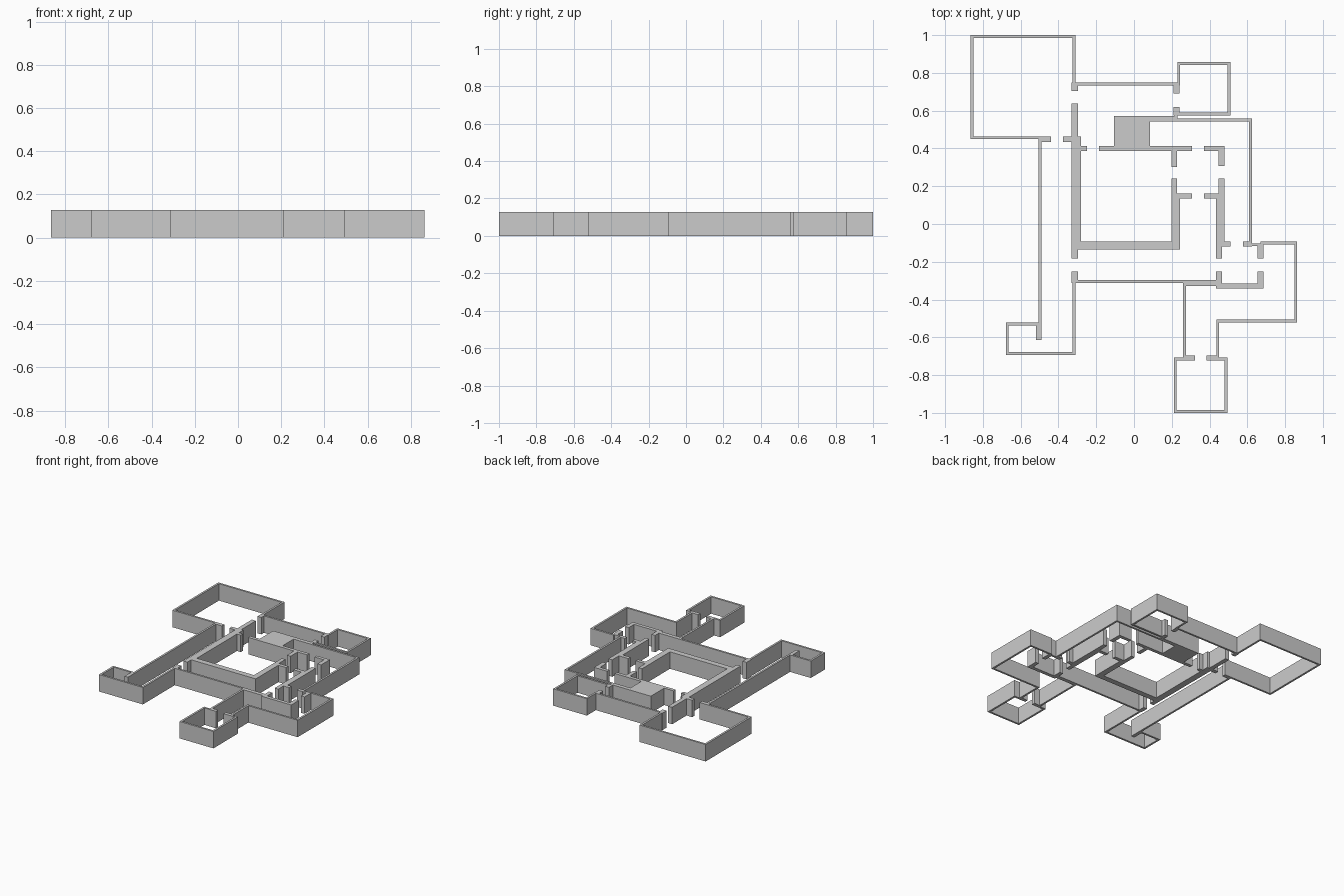
import bpy, bmesh

H = 0.128      # wall height
T = 0.0075     # half thickness of thin walls


def thin(*pts):
    """Thin wall along a right-angled centre line -> list of rectangles."""
    return [(min(a[0], b[0]) - T, max(a[0], b[0]) + T,
             min(a[1], b[1]) - T, max(a[1], b[1]) + T)
            for a, b in zip(pts, pts[1:])]


def plan(name, rects):
    """Merge overlapping plan rectangles (x0, x1, y0, y1) and raise them."""
    xs = sorted({round(v, 4) for r in rects for v in r[:2]})
    ys = sorted({round(v, 4) for r in rects for v in r[2:]})
    bm = bmesh.new()
    grid = {}

    def vert(i, j):
        if (i, j) not in grid:
            grid[i, j] = bm.verts.new((xs[i], ys[j], 0))
        return grid[i, j]

    for i in range(len(xs) - 1):
        for j in range(len(ys) - 1):
            cx, cy = (xs[i] + xs[i + 1]) / 2, (ys[j] + ys[j + 1]) / 2
            if any(r[0] < cx < r[1] and r[2] < cy < r[3] for r in rects):
                bm.faces.new([vert(i, j), vert(i + 1, j),
                              vert(i + 1, j + 1), vert(i, j + 1)])
    bmesh.ops.dissolve_limit(bm, angle_limit=0.01, verts=bm.verts[:], edges=bm.edges[:])
    ext = bmesh.ops.extrude_face_region(bm, geom=bm.faces[:], use_keep_orig=True)
    for v in ext["geom"]:
        if isinstance(v, bmesh.types.BMVert):
            v.co.z = H
    bmesh.ops.recalc_face_normals(bm, faces=bm.faces[:])
    me = bpy.data.meshes.new(name)
    bm.to_mesh(me)
    bm.free()
    bpy.context.collection.objects.link(bpy.data.objects.new(name, me))


# Outer shell: west rooms, north-east room, east and south rooms
west = thin((-.318, .72), (-.318, .9925), (-.857, .9925), (-.857, .457),
            (-.498, .457), (-.498, -.53), (-.671, -.53), (-.671, -.686),
            (-.318, -.686), (-.318, -.305), (.45, -.305))
north = thin((-.318, .742), (.237, .742), (.237, .85), (.503, .85),
             (.503, .583), (.222, .583), (.222, .55))
east = thin((.08, .55), (.617, .55), (.617, -.11), (.677, -.11), (.677, -.1),
            (.856, -.1), (.856, -.513), (.443, -.513), (.443, -.715),
            (.487, -.715), (.487, -.9925), (.218, -.9925), (.218, -.715),
            (.268, -.715), (.268, -.32), (.45, -.32))
# Thick door jambs on the shell
jambs = [(-.33, -.297, .703, .7495), (.21, .24, .69, .7495), (.21, .24, .575, .62),
         (.577, .6245, -.12, -.092), (.655, .685, -.182, -.11),
         (.385, .4505, -.723, -.696), (.26, .322, -.723, -.696),
         (.435, .465, -.342, -.252), (.655, .685, -.342, -.252),
         (.435, .685, -.342, -.315), (-.33, -.297, -.3125, -.252),
         (-.518, -.4905, -.615, -.5225), (-.5055, -.44, .435, .4645)]
# Solid block and the wall it stands on
core = [(-.107, .085, .39, .573), (.08, .2295, .55, .573),
        (-.185, .308, .387, .413), (.198, .228, .303, .4)]
plan("outer_walls_and_block", west + north + east + jambs + core)

# Walls round the inner court
plan("court_walls", [
    (-.33, -.297, .44, .637), (-.377, -.28, .435, .4645), (-.33, -.28, -.135, .46),
    (-.28, -.248, .387, .413), (-.33, .243, -.135, -.092), (-.33, -.297, -.182, -.13),
    (.198, .243, -.135, .162), (.198, .228, .135, .242), (.22, .308, .135, .162)])

# Small partitions east of the court
plan("corner_partition", [(.37, .48, .387, .413), (.448, .48, .308, .413)])
plan("east_partition", [
    (.448, .48, -.12, .242), (.37, .48, .135, .162),
    (.435, .465, -.182, .162), (.46, .512, -.12, -.092)])
